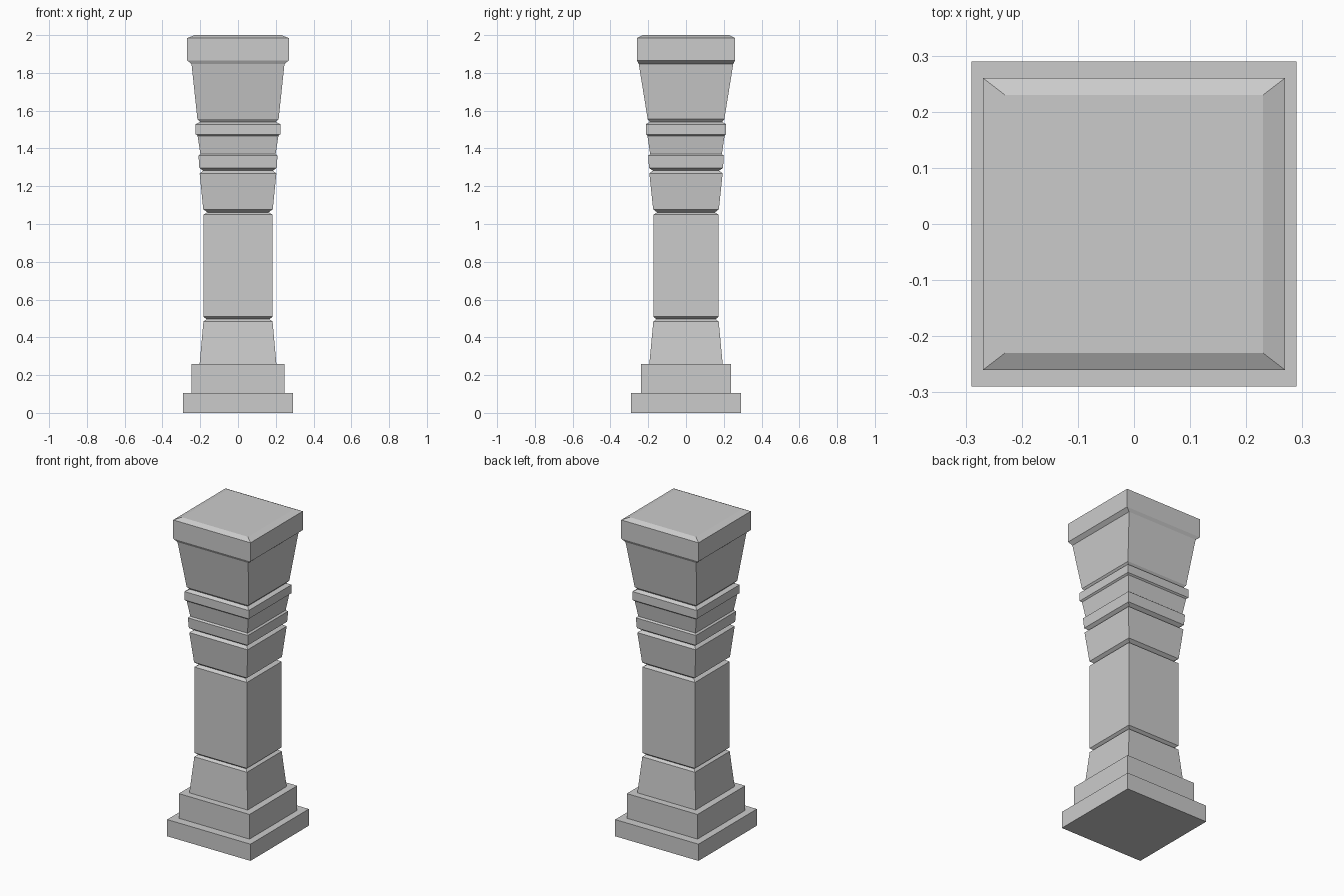
import bpy
import bmesh

# Pillar profile from ground to top: (z, half width in x, half depth in y)
PROFILE = [
    # stepped plinth
    (0.0, 0.29, 0.29), (0.105, 0.29, 0.29),
    (0.105, 0.246, 0.237), (0.26, 0.246, 0.237),
    # tapered foot and groove
    (0.26, 0.203, 0.194), (0.484, 0.183, 0.173),
    (0.496, 0.166, 0.157), (0.509, 0.183, 0.173),
    # shaft and groove
    (1.049, 0.183, 0.173), (1.062, 0.162, 0.153), (1.078, 0.184, 0.174),
    # flared collar and groove
    (1.268, 0.203, 0.194), (1.282, 0.184, 0.175), (1.297, 0.205, 0.196),
    # lower band, neck, upper band
    (1.362, 0.209, 0.2), (1.37, 0.199, 0.19), (1.467, 0.214, 0.204),
    (1.475, 0.224, 0.213), (1.528, 0.224, 0.213),
    (1.54, 0.201, 0.191), (1.555, 0.215, 0.203),
    # flared capital and bevelled cap
    (1.847, 0.246, 0.25), (1.866, 0.269, 0.26),
    (1.984, 0.269, 0.26), (2.0, 0.23, 0.23),
]


def square_loft(name, profile):
    """Skin a stack of rectangular rings and close both ends."""
    bm = bmesh.new()
    rings = [[bm.verts.new((sx * x, sy * y, z))
              for sx, sy in ((-1, -1), (1, -1), (1, 1), (-1, 1))]
             for z, x, y in profile]
    for low, high in zip(rings, rings[1:]):
        for i in range(4):
            j = (i + 1) % 4
            bm.faces.new((low[i], low[j], high[j], high[i]))
    bm.faces.new(rings[0][::-1])
    bm.faces.new(rings[-1])
    mesh = bpy.data.meshes.new(name)
    bm.to_mesh(mesh)
    bm.free()
    obj = bpy.data.objects.new(name, mesh)
    bpy.context.collection.objects.link(obj)
    return obj


square_loft("pillar", PROFILE)
